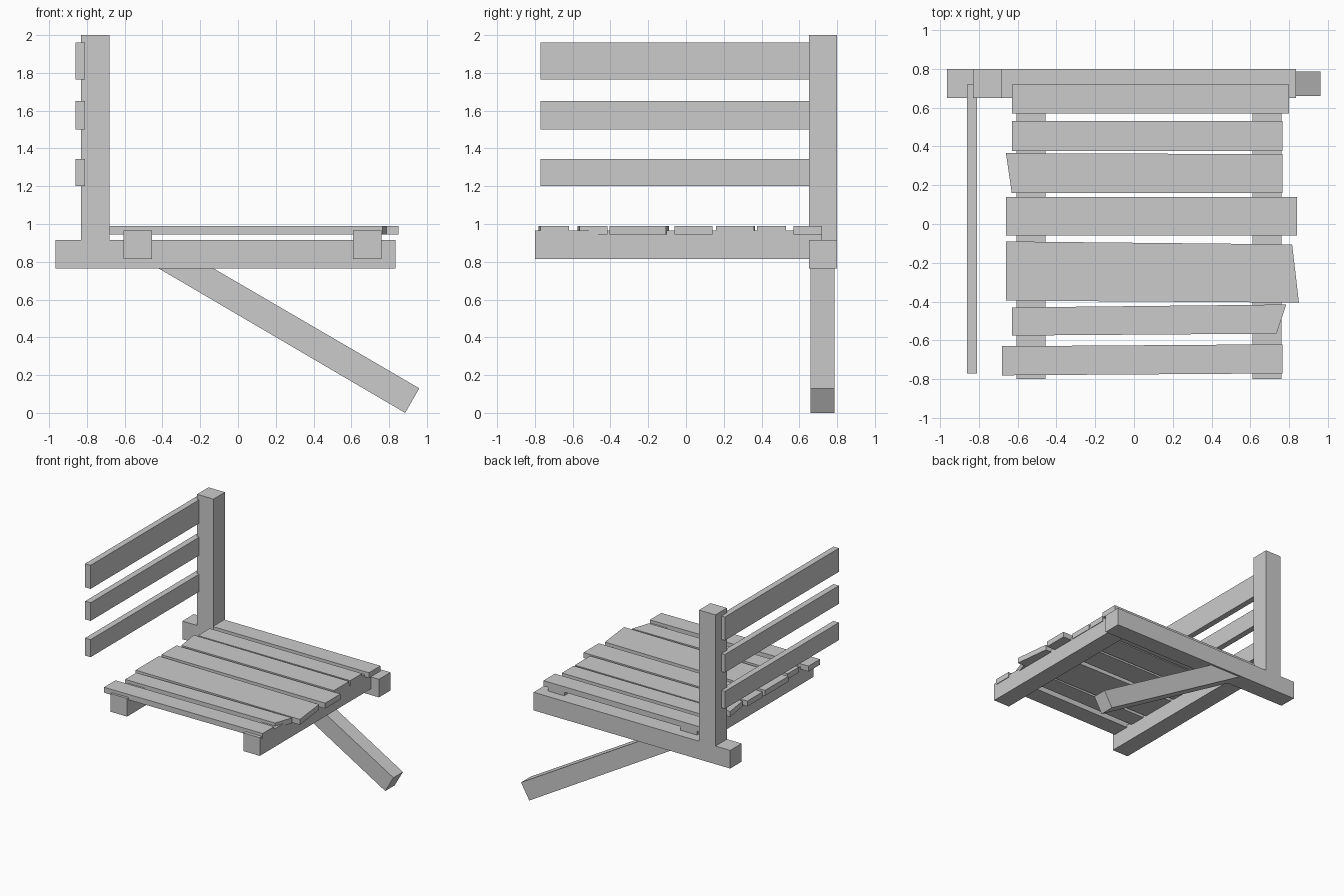
import bpy
import bmesh
from mathutils import Vector

cube = bpy.data.objects.get("Cube")
if cube:
    bpy.data.objects.remove(cube, do_unlink=True)

# Single plain material
grey = bpy.data.materials.new("plain grey")
grey.use_nodes = True
colour = (0.6, 0.6, 0.6, 1)
grey.diffuse_color = colour
grey.node_tree.nodes["Principled BSDF"].inputs["Base Color"].default_value = colour


def prism(name, outline, offset):
    """Extrude a flat outline along an offset vector."""
    bm = bmesh.new()
    face = bm.faces.new([bm.verts.new(p) for p in outline])
    new = bmesh.ops.extrude_face_region(bm, geom=[face])["geom"]
    verts = [v for v in new if isinstance(v, bmesh.types.BMVert)]
    bmesh.ops.translate(bm, verts=verts, vec=Vector(offset))
    bmesh.ops.recalc_face_normals(bm, faces=bm.faces)
    mesh = bpy.data.meshes.new(name)
    bm.to_mesh(mesh)
    bm.free()
    mesh.materials.append(grey)
    obj = bpy.data.objects.new(name, mesh)
    bpy.context.collection.objects.link(obj)
    return obj


def box(name, x, y, z):
    base = [(x[i], y[j], z[0]) for i, j in ((0, 0), (1, 0), (1, 1), (0, 1))]
    return prism(name, base, (0, 0, z[1] - z[0]))


# Frame: rear cross beam, corner post and two floor joists
box("cross_beam", (-0.965, 0.835), (0.65, 0.8), (0.765, 0.915))
box("corner_post", (-0.83, -0.68), (0.65, 0.8), (0.765, 2.0))
for name, x in (("right_joist", -0.605), ("left_joist", 0.61)):
    box(name, (x, x + 0.15), (-0.8, 0.72), (0.815, 0.965))

# Diagonal brace, its upper end buried in the cross beam
brace = [(0.885, 0), (0.96, 0.13), (-0.19, 0.8), (-0.48, 0.8)]
prism("diagonal_brace", [(x, 0.66, z) for x, z in brace], (0, 0.125, 0))

# Side rails
for name, low, high in (("lower_rail", 1.2, 1.345),
                        ("middle_rail", 1.5, 1.65),
                        ("upper_rail", 1.765, 1.96)):
    box(name, (-0.86, -0.81), (-0.77, 0.72), (low, high))

# Uneven floor planks: corners run front right, front left, back left, back right
planks = [
    [(-0.68, -0.78), (0.765, -0.77), (0.765, -0.62), (-0.68, -0.63)],
    [(-0.63, -0.575), (0.735, -0.565), (0.785, -0.415), (-0.63, -0.43)],
    [(-0.66, -0.395), (0.85, -0.405), (0.815, -0.105), (-0.66, -0.09)],
    [(-0.66, -0.06), (0.84, -0.06), (0.84, 0.14), (-0.66, 0.14)],
    [(-0.63, 0.16), (0.765, 0.16), (0.765, 0.36), (-0.66, 0.365)],
    [(-0.63, 0.375), (0.765, 0.375), (0.765, 0.53), (-0.63, 0.53)],
    [(-0.63, 0.57), (0.8, 0.57), (0.8, 0.72), (-0.63, 0.72)],
]
for i, corners in enumerate(planks, 1):
    prism(f"floor_plank_{i}", [(x, y, 0.945) for x, y in corners], (0, 0, 0.045))
